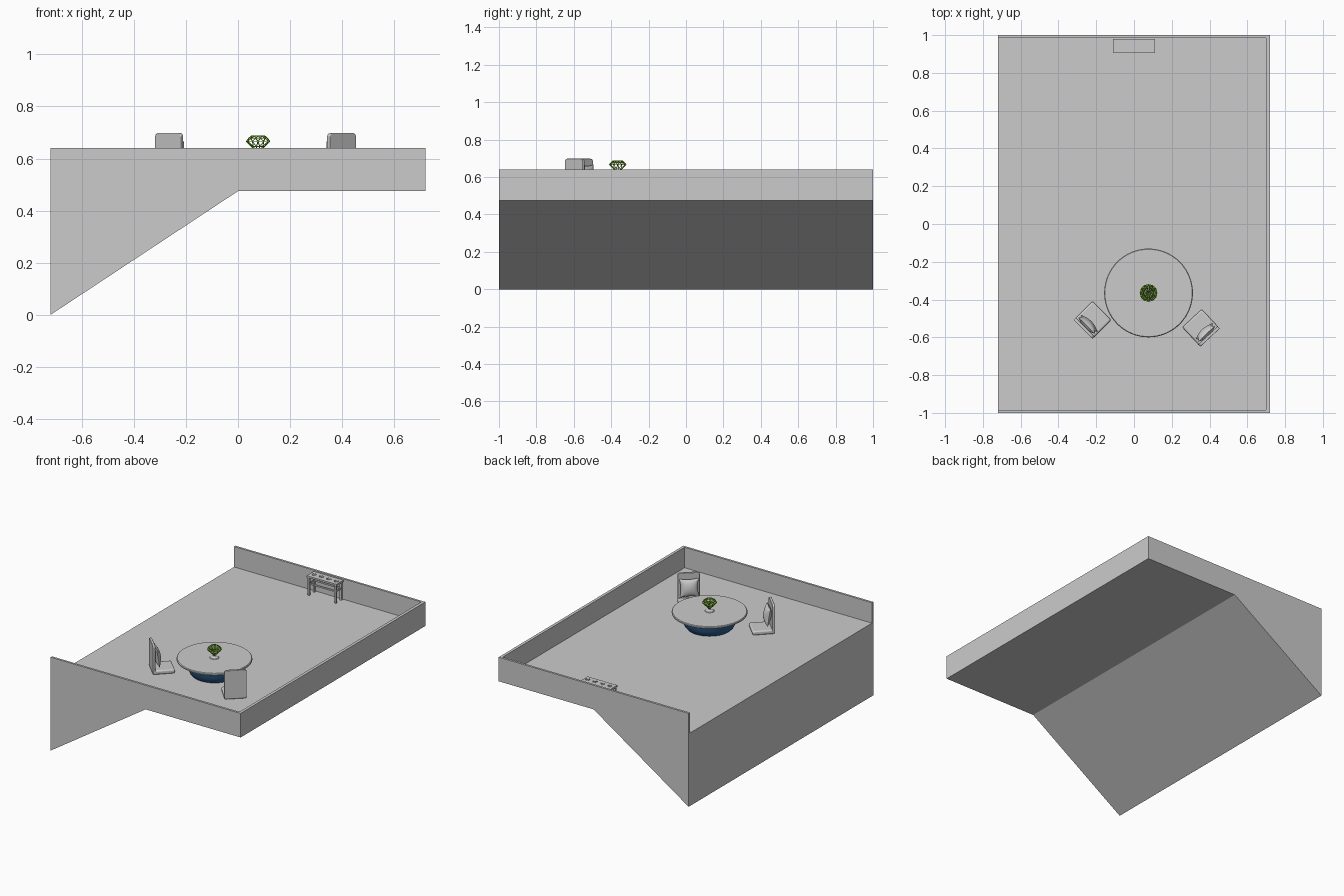
import bpy, bmesh, math
from mathutils import Matrix, Vector

if "Cube" in bpy.data.objects:
    bpy.data.objects.remove(bpy.data.objects["Cube"])


def material(name, rgb):
    m = bpy.data.materials.new(name)
    m.diffuse_color = (*rgb, 1)
    m.use_nodes = True
    m.node_tree.nodes["Principled BSDF"].inputs["Base Color"].default_value = m.diffuse_color
    return m


GREY = material("stone grey", (0.60, 0.60, 0.60))
GREEN = material("gem green", (0.17, 0.52, 0.006))
BLUE = material("deep blue", (0.026, 0.11, 0.28))
FLOOR = 0.50


def finish(name, bm, mat, smooth=False, matrix=None, bevel=0, segments=3):
    bmesh.ops.recalc_face_normals(bm, faces=bm.faces)
    if matrix:
        bm.transform(matrix)
    me = bpy.data.meshes.new(name)
    bm.to_mesh(me)
    bm.free()
    me.materials.append(mat)
    ob = bpy.data.objects.new(name, me)
    bpy.context.collection.objects.link(ob)
    if bevel:
        mod = ob.modifiers.new("rounding", 'BEVEL')
        mod.width, mod.segments = bevel, segments
    if smooth:
        bpy.context.view_layer.objects.active = ob
        ob.select_set(True)
        bpy.ops.object.shade_smooth_by_angle(angle=math.radians(35))
        ob.select_set(False)
    return ob


def box(name, lo, hi, matrix=None, bevel=0, mat=GREY):
    bm = bmesh.new()
    bmesh.ops.create_cube(bm, size=1)
    lo, hi = Vector(lo), Vector(hi)
    for v in bm.verts:
        v.co = Vector([(lo[i] + hi[i]) / 2 + v.co[i] * (hi[i] - lo[i]) for i in range(3)])
    return finish(name, bm, mat, bevel > 0, matrix, bevel)


def prism(name, points, depth, matrix=None, bevel=0):
    """Extrude a closed outline by the vector depth."""
    bm = bmesh.new()
    face = bm.faces.new([bm.verts.new(p) for p in points])
    ext = bmesh.ops.extrude_face_region(bm, geom=[face])
    bmesh.ops.translate(bm, vec=depth,
                        verts=[v for v in ext["geom"] if isinstance(v, bmesh.types.BMVert)])
    return finish(name, bm, GREY, bevel > 0, matrix, bevel)


def lathe(name, profile, centre, mat, steps=64):
    bm = bmesh.new()
    verts = [bm.verts.new((r, 0, z)) for r, z in profile]
    edges = [bm.edges.new(p) for p in zip(verts, verts[1:])]
    bmesh.ops.spin(bm, geom=verts + edges, cent=(0, 0, 0), axis=(0, 0, 1),
                   angle=math.tau, steps=steps)
    bmesh.ops.remove_doubles(bm, verts=bm.verts, dist=1e-5)
    return finish(name, bm, mat, True, Matrix.Translation((*centre, 0)))


# Cantilevered terrace with a sloping wedge below
prism("terrace", [(-0.72, -1, 0), (0, -1, 0.475), (0.72, -1, 0.475),
                  (0.72, -1, FLOOR), (-0.72, -1, FLOOR)], (0, 2, 0))

# Parapet on three sides, left side open
prism("parapet", [(-0.72, -1, FLOOR), (0.72, -1, FLOOR), (0.72, 1, FLOOR), (-0.72, 1, FLOOR),
                  (-0.72, 0.985, FLOOR), (0.70, 0.985, FLOOR), (0.70, -0.985, FLOOR),
                  (-0.72, -0.985, FLOOR)], (0, 0, 0.14))

# Round table
T = (0.077, -0.365)
lathe("table_top", [(0, 0.592), (0.229, 0.592), (0.235, 0.596), (0.235, 0.604),
                    (0.231, 0.608), (0, 0.608)], T, GREY)
lathe("table_base", [(0, FLOOR), (0.142, FLOOR), (0.155, 0.515), (0.166, 0.54),
                     (0.172, 0.592), (0, 0.592)], T, BLUE)
lathe("gem_stand", [(0, 0.608), (0.03, 0.608), (0.027, 0.612), (0.012, 0.615),
                    (0.006, 0.62), (0, 0.62)], T, GREY, 32)

# Faceted gem, built as an open lattice of its cut edges
bm = bmesh.new()


def ring(r, z, n, turn):
    return [bm.verts.new((r * math.cos(math.tau * (i + turn) / n),
                          r * math.sin(math.tau * (i + turn) / n), z)) for i in range(n)]


N = 12
table, crown = ring(0.026, 0.686, N, 0), ring(0.037, 0.678, N, 0.5)
girdle, pavilion = ring(0.045, 0.666, N, 0), ring(0.025, 0.646, N, 0.5)
tip = bm.verts.new((0, 0, 0.619))
bm.faces.new(table)
for i in range(N):
    j = (i + 1) % N
    bm.faces.new((table[i], table[j], crown[i]))
    bm.faces.new((crown[i], table[j], crown[j]))
    bm.faces.new((crown[i], crown[j], girdle[j]))
    bm.faces.new((girdle[i], crown[i], girdle[j]))
    bm.faces.new((girdle[i], girdle[j], pavilion[i]))
    bm.faces.new((pavilion[i], girdle[j], pavilion[j]))
    bm.faces.new((pavilion[i], pavilion[j], tip))
gem = finish("gem", bm, GREEN, matrix=Matrix.Translation((*T, 0)))
wire = gem.modifiers.new("lattice", 'WIREFRAME')
wire.thickness = 0.004


def pillow(name, matrix, half=0.062, thick=0.024, n=14):
    bm = bmesh.new()
    for side in (1, -1):
        new = bmesh.ops.create_grid(bm, x_segments=n, y_segments=n, size=1)["verts"]
        for v in new:
            u, w = v.co.x, v.co.y
            puff = max(0, (1 - u * u) * (1 - w * w)) ** 0.55
            v.co = (side * thick * puff, half * u * (1 - 0.13 * (1 - w * w)),
                    half * w * (1 - 0.13 * (1 - u * u)))
    bmesh.ops.remove_doubles(bm, verts=bm.verts, dist=1e-5)
    finish(name, bm, GREY, True, matrix)


def chair(name, x, y, angle):
    """Legless floor chair facing local +x."""
    m = Matrix.Translation((x, y, FLOOR)) @ Matrix.Rotation(math.radians(angle), 4, 'Z')
    box(name + "_seat", (-0.07, -0.07, 0.0), (0.07, 0.07, 0.028), m, 0.009)
    # back with softly rounded upper corners
    outline = [(-0.07, -0.07, 0.012), (-0.07, 0.07, 0.012)]
    for a in range(0, 91, 15):
        t = math.radians(a)
        outline.append((-0.07, 0.052 + 0.018 * math.cos(t), 0.184 + 0.014 * math.sin(t)))
    for a in range(90, 181, 15):
        t = math.radians(a)
        outline.append((-0.07, -0.052 + 0.018 * math.cos(t), 0.184 + 0.014 * math.sin(t)))
    prism(name + "_back", outline, (0.016, 0, 0), m, 0.003)
    lean = Matrix.Translation((-0.034, 0, 0.105)) @ Matrix.Rotation(math.radians(-9), 4, 'Y')
    pillow(name + "_pillow", m @ lean)


chair("left_chair", -0.22, -0.508, 45)
chair("right_chair", 0.355, -0.55, 133)

# Console table against the back parapet
X0, X1, Y0, Y1 = -0.112, 0.112, 0.904, 0.98
box("console_top", (X0, Y0, 0.622), (X1, Y1, 0.634))
for sx, x in (("left", X0 + 0.004), ("right", X1 - 0.016)):
    for sy, y in (("front", Y0 + 0.004), ("back", Y1 - 0.016)):
        box(f"console_{sy}_{sx}_leg", (x, y, FLOOR), (x + 0.012, y + 0.012, 0.622))
    box(f"console_{sx}_rail", (x + 0.002, Y0 + 0.01, 0.575), (x + 0.01, Y1 - 0.01, 0.585))
for sy, y in (("front", Y0 + 0.006), ("back", Y1 - 0.014)):
    box(f"console_{sy}_rail", (X0 + 0.01, y, 0.575), (X1 - 0.01, y + 0.008, 0.585))

# Four small crossed ornaments lying on the console
for i in range(4):
    for k, a in enumerate((25, 95, 150)):
        m = Matrix.Translation((-0.082 + i * 0.056, 0.942, 0.634)) @ \
            Matrix.Rotation(math.radians(a + 20 * i), 4, 'Z')
        box(f"ornament_{i + 1}_bar_{k + 1}", (-0.015, -0.002, 0), (0.015, 0.002, 0.003 + 0.0005 * k), m)
